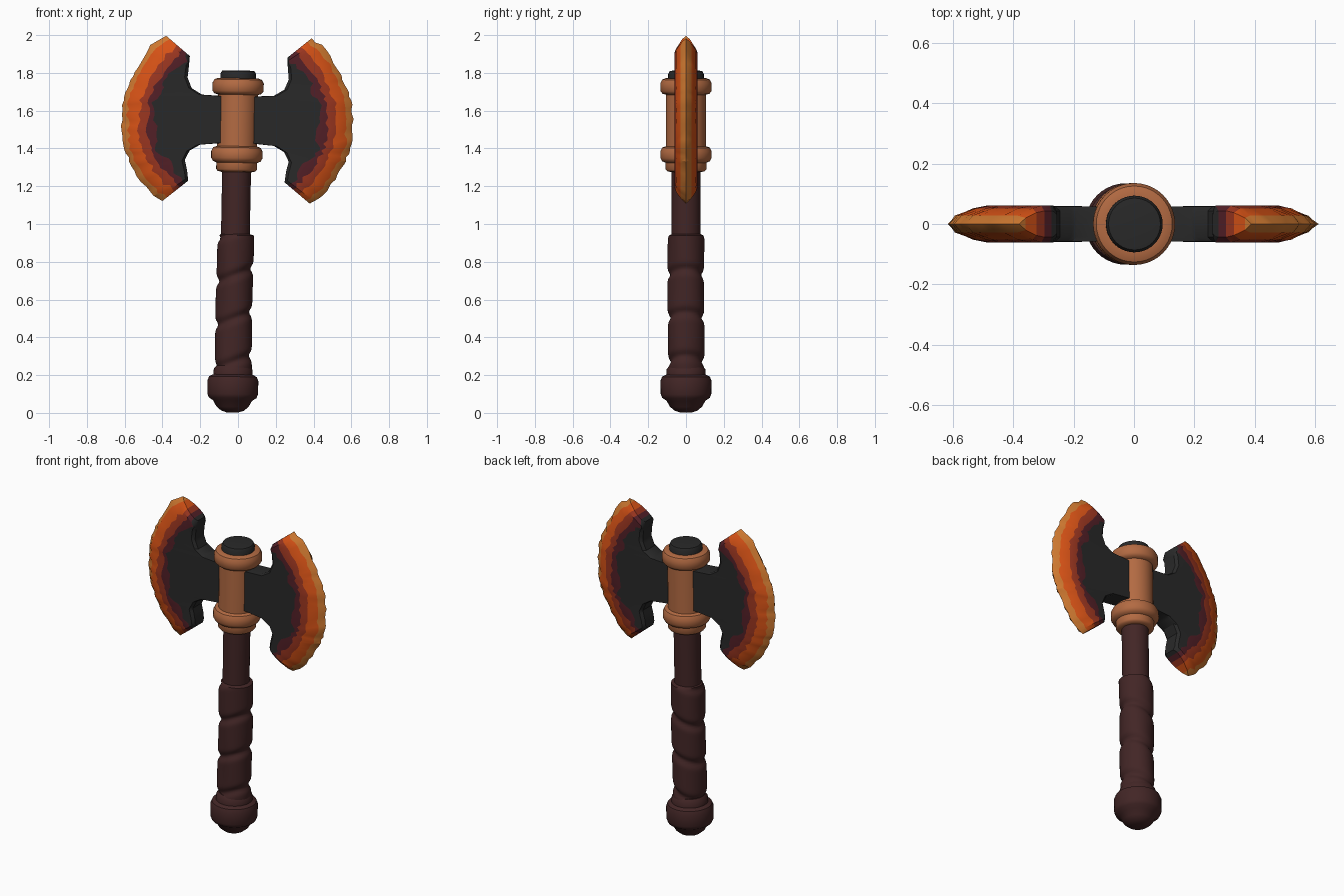
import bpy, bmesh, math, random
from mathutils import Matrix, Vector

if "Cube" in bpy.data.objects:
    bpy.data.objects.remove(bpy.data.objects["Cube"])

random.seed(4)
# The whole axe leans about one degree to the right
LEAN = Matrix.Translation((-0.03, 0, 0)) @ Matrix.Rotation(math.radians(1), 4, 'Y')


def material(name, rgb):
    m = bpy.data.materials.new(name)
    m.diffuse_color = (*rgb, 1)
    m.use_nodes = True
    m.node_tree.nodes["Principled BSDF"].inputs["Base Color"].default_value = m.diffuse_color
    return m


CHARCOAL = material("charcoal", (0.022, 0.022, 0.022))
WOOD = material("dark_leather", (0.055, 0.019, 0.019))
COPPER = material("copper", (0.45, 0.145, 0.055))
GOLD = material("hot_gold", (0.62, 0.19, 0.03))
ORANGE = material("hot_orange", (0.68, 0.085, 0.008))
RED = material("ember_red", (0.32, 0.036, 0.014))
MAROON = material("cooling_maroon", (0.085, 0.014, 0.02))


def finish(name, bm, mats, angle=40):
    bmesh.ops.recalc_face_normals(bm, faces=bm.faces)
    bm.transform(LEAN)
    mesh = bpy.data.meshes.new(name)
    bm.to_mesh(mesh)
    bm.free()
    for m in mats:
        mesh.materials.append(m)
    ob = bpy.data.objects.new(name, mesh)
    bpy.context.collection.objects.link(ob)
    bpy.ops.object.select_all(action='DESELECT')
    ob.select_set(True)
    bpy.context.view_layer.objects.active = ob
    bpy.ops.object.shade_smooth_by_angle(angle=math.radians(angle))
    return ob


def lathe(name, profile, mat, radius=None, n=40):
    """Spin (r, z) points; radius(r, z, angle) may reshape the surface."""
    bm = bmesh.new()
    rings = []
    for r, z in profile:
        ring = []
        for k in range(n):
            a = 2 * math.pi * k / n
            rr = radius(r, z, a) if radius else r
            ring.append(bm.verts.new((rr * math.cos(a), rr * math.sin(a), z)))
        rings.append(ring)
    for lo, hi in zip(rings, rings[1:]):
        for k in range(n):
            bm.faces.new((lo[k], lo[(k + 1) % n], hi[(k + 1) % n], hi[k]))
    bm.faces.new(rings[0])
    bm.faces.new(rings[-1])
    return finish(name, bm, [mat])


# Pommel
lathe("pommel", [(0.03, 0.002), (0.06, 0.012), (0.085, 0.033), (0.103, 0.065), (0.126, 0.08),
                 (0.134, 0.10), (0.135, 0.17), (0.126, 0.192), (0.104, 0.203),
                 (0.102, 0.232), (0.088, 0.25)], WOOD)


# Leather grip with slanted creases
def wrap(r, z, a):
    u = (z - 0.035 * math.cos(a) - 0.27) / 0.23
    d = abs(u - round(u)) * 0.23
    bulge = 0.097 - 0.016 * math.exp(-(d / 0.022) ** 2)
    return bulge + 0.002 * math.sin(3 * a + 9 * z)


grip = [(0.09, 0.22 + 0.0122 * i) for i in range(60)]
lathe("grip", [(0.07, 0.21)] + grip + [(0.07, 0.95)], WOOD,
      lambda r, z, a: wrap(r, z, a) if r > 0.08 else r)

# Bare shaft
lathe("shaft", [(0.077, 0.9), (0.076, 1.1), (0.077, 1.32)], WOOD)

# Copper socket with two rounded rings
lathe("socket", [(0.08, 1.275), (0.10, 1.28), (0.108, 1.29), (0.108, 1.325), (0.126, 1.332),
                 (0.136, 1.35), (0.136, 1.385), (0.126, 1.405), (0.106, 1.412),
                 (0.106, 1.685), (0.124, 1.69), (0.136, 1.705), (0.136, 1.745),
                 (0.126, 1.765), (0.108, 1.772), (0.09, 1.772)], COPPER)

# Dark cap on top
lathe("top_cap", [(0.094, 1.74), (0.094, 1.795), (0.086, 1.81), (0.06, 1.813)], CHARCOAL)

# Blade: matching points on the cutting edge and on the back outline (x, z)
EDGE = [(.385, 1.99), (.468, 1.94), (.535, 1.82), (.572, 1.75), (.597, 1.685), (.612, 1.62),
        (.617, 1.54), (.612, 1.46), (.597, 1.385), (.57, 1.32), (.53, 1.245), (.46, 1.155),
        (.39, 1.115)]
BACK = [(.258, 1.885), (.262, 1.83), (.268, 1.77), (.245, 1.715), (.19, 1.682), (.05, 1.675),
        (.05, 1.55), (.05, 1.43), (.195, 1.417), (.25, 1.385), (.275, 1.335), (.262, 1.28),
        (.255, 1.225)]
BANDS = [0.035, 0.095, 0.14, 0.18]          # where the heat colours change
HALF = [0.028, 0.052, 0.061, 0.061]         # half thickness at those lines
SUB = 3


def resample(points):
    pts = [Vector(p) for p in points]
    out = [a.lerp(b, k / SUB) for a, b in zip(pts, pts[1:]) for k in range(SUB)]
    return out + [pts[-1]]


def blade(name, side):
    bm = bmesh.new()
    edge, back = resample(EDGE), resample(BACK)
    last = len(edge) - 1
    fronts, backs = [], []
    for i, (o, b) in enumerate(zip(edge, back)):
        length = (b - o).length
        direction = (b - o) / length
        inner = 0 < i < last
        # small chips along the cutting edge
        chip = random.choice((0, 0, 0.004, 0.009)) if inner else 0
        scale = min(1, 0.85 * length / 0.18)
        thin = 1 if inner else 0.72
        rows = [(chip, 0)]
        for k, (d, h) in enumerate(zip(BANDS, HALF)):
            wobble = random.uniform(-0.012, 0.012) if inner else 0
            if k == 3:
                wobble += 0.015 * math.sin(i * 0.7)
            rows.append(((d + wobble) * scale, h * thin))
        rows += [(max(length - 0.016, rows[-1][0] + 0.005), 0.058 * thin),
                 (length, 0.043 * thin)]
        f, r = [], []
        for k, (d, h) in enumerate(rows):
            p = o + direction * d
            f.append(bm.verts.new((side * p.x, -h, p.y)))
            r.append(f[0] if k == 0 else bm.verts.new((side * p.x, h, p.y)))
        fronts.append(f)
        backs.append(r)
    count = len(fronts[0]) - 1
    for grid in (fronts, backs):
        for p, q in zip(grid, grid[1:]):
            for k in range(count):
                bm.faces.new((p[k], p[k + 1], q[k + 1], q[k])).material_index = min(k, 4)
    for i in range(last):                    # back wall
        bm.faces.new((fronts[i][-1], fronts[i + 1][-1],
                      backs[i + 1][-1], backs[i][-1])).material_index = 4
    for i in (0, last):                      # walls at the horn ends
        f, r = fronts[i], backs[i]
        bm.faces.new((f[0], f[1], r[1])).material_index = 0
        for k in range(1, count):
            bm.faces.new((f[k], f[k + 1], r[k + 1], r[k])).material_index = min(k, 4)
    return finish(name, bm, [GOLD, ORANGE, RED, MAROON, CHARCOAL], 32)


blade("left_blade", -1)
blade("right_blade", 1)
